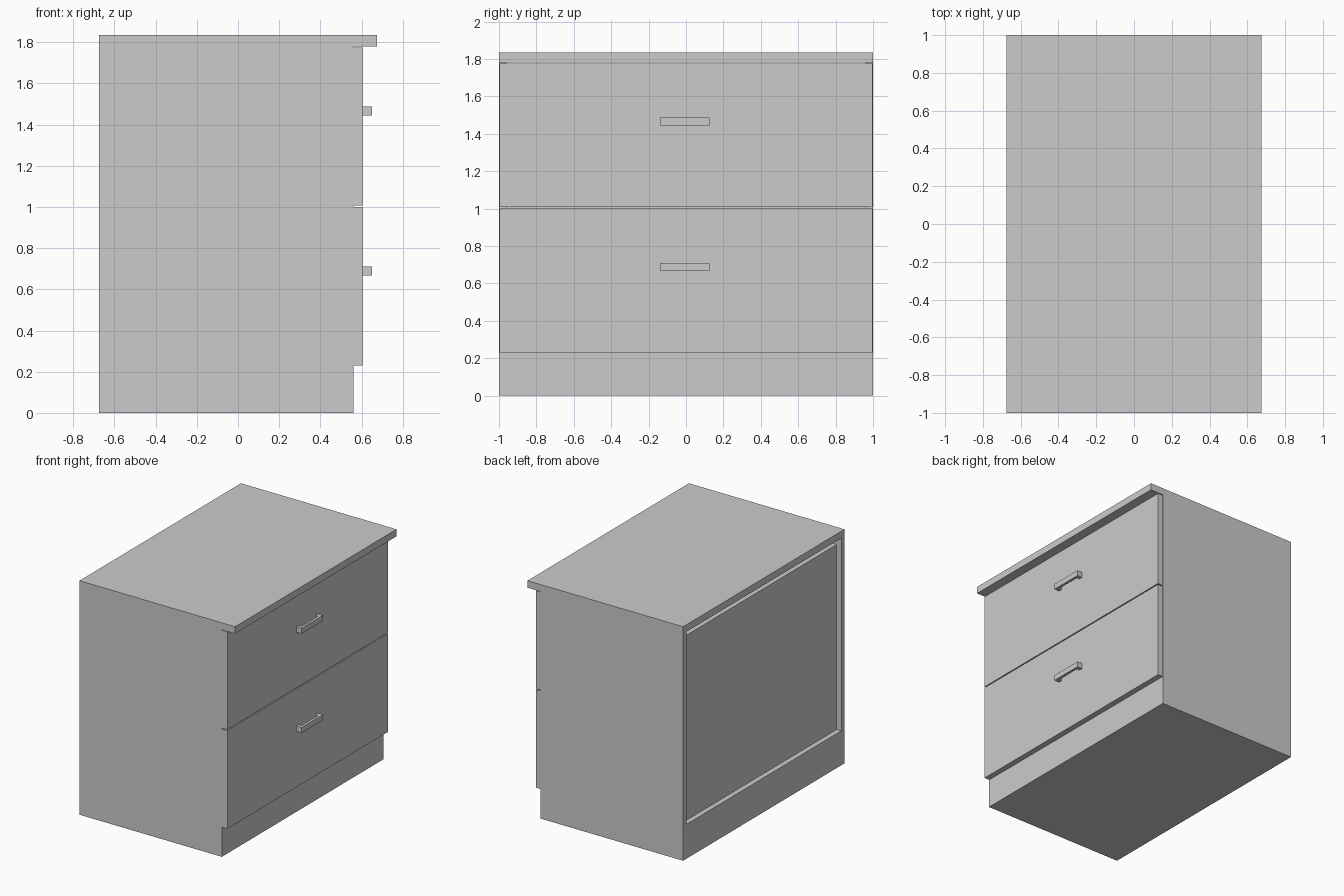
import bpy
import bmesh
from mathutils import Matrix, Vector

if "Cube" in bpy.data.objects:
    bpy.data.objects.remove(bpy.data.objects["Cube"], do_unlink=True)

# One plain grey for the whole cabinet
grey = bpy.data.materials.new("light_grey")
grey.use_nodes = True
grey.diffuse_color = (0.6, 0.6, 0.6, 1)
grey.node_tree.nodes["Principled BSDF"].inputs["Base Color"].default_value = (0.6, 0.6, 0.6, 1)


def make(name, *boxes):
    """Build one object from boxes given as (x range, y range, z range)."""
    bm = bmesh.new()
    for ranges in boxes:
        low, high = (Vector(corner) for corner in zip(*ranges))
        place = Matrix.Translation((low + high) / 2) @ Matrix.Diagonal((*(high - low), 1))
        bmesh.ops.create_cube(bm, size=1, matrix=place)
    mesh = bpy.data.meshes.new(name)
    bm.to_mesh(mesh)
    bm.free()
    mesh.materials.append(grey)
    obj = bpy.data.objects.new(name, mesh)
    bpy.context.collection.objects.link(obj)
    return obj


BACK, FRONT, FACE = -0.675, 0.56, 0.605
TOE, FLOOR, TOP = 0.23, 0.27, 1.78
BOARD = 0.04
inner = (-1 + BOARD, 1 - BOARD)

# Carcass: plinth with floor, two sides, recessed back panel
make("plinth", ((BACK, FRONT), inner, (0, FLOOR)))
make("right_side_panel", ((BACK, FRONT), (-1, inner[0]), (0, TOP)))
make("left_side_panel", ((BACK, FRONT), (inner[1], 1), (0, TOP)))
make("back_panel", ((BACK + BOARD, BACK + 2 * BOARD), inner, (FLOOR, 1.72)))

# Worktop overhanging the drawers
make("worktop", ((BACK, 0.675), (-1, 1), (TOP, 1.835)))

# Drawers: front board, box behind it and a bracket handle
for label, low, high in (("lower", TOE, 1.0), ("upper", 1.008, 1.775)):
    make(label + "_drawer_front", ((FRONT, FACE), (-0.997, 0.997), (low, high)))
    make(label + "_drawer_box", ((-0.5, FRONT), (-0.94, 0.94), (low + 0.06, high - 0.06)))
    z = (low + 0.437, low + 0.48)
    make(label + "_handle",
         ((0.63, 0.65), (-0.14, 0.125), z),
         ((FACE, 0.63), (-0.14, -0.11), z),
         ((FACE, 0.63), (0.095, 0.125), z))
